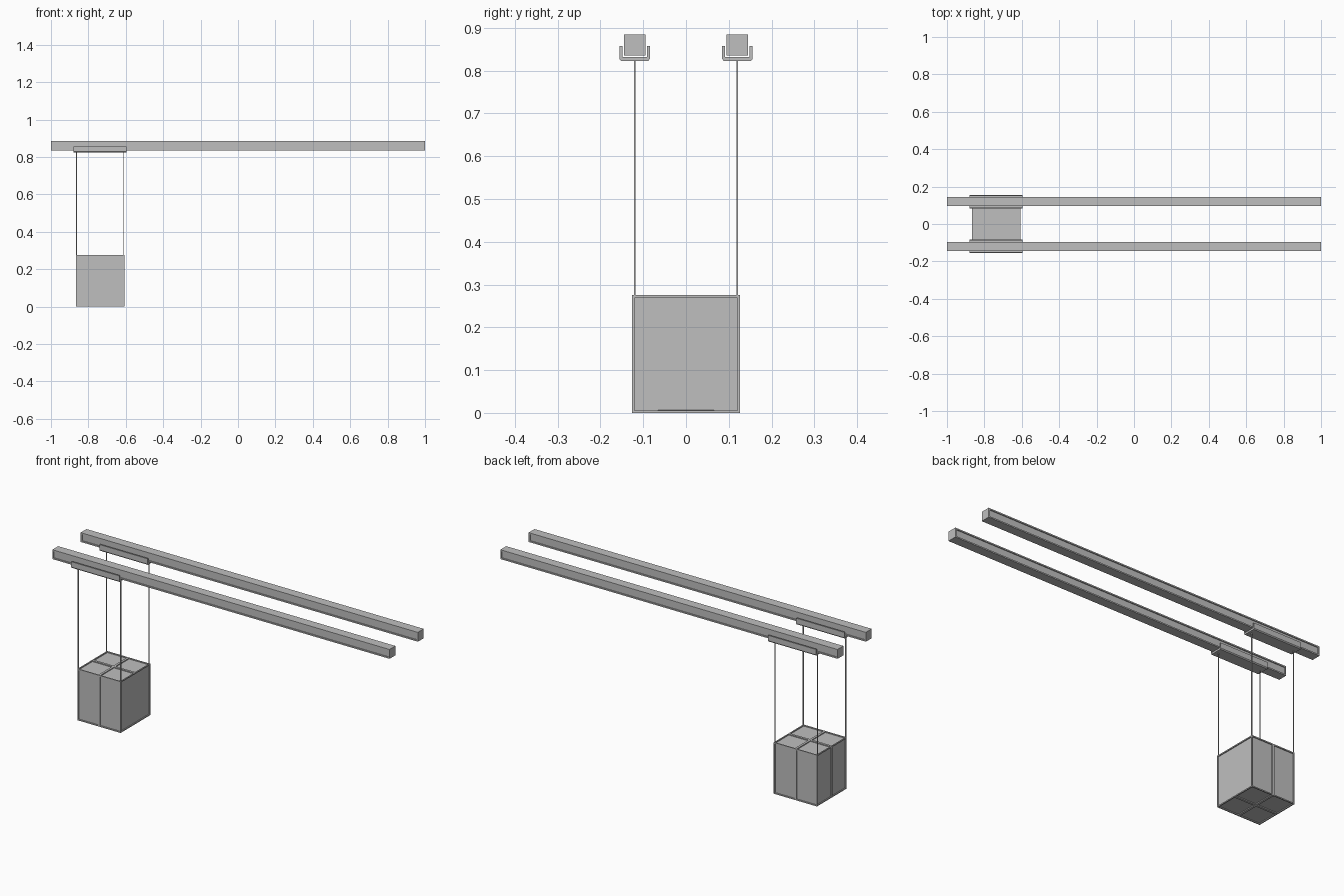
import bpy, bmesh
from mathutils import Vector

cube = bpy.data.objects.get("Cube")
if cube:
    bpy.data.objects.remove(cube, do_unlink=True)

grey = bpy.data.materials.new("light_grey")
grey.use_nodes = True
colour = (0.52, 0.52, 0.52, 1)
grey.diffuse_color = colour
grey.node_tree.nodes["Principled BSDF"].inputs["Base Color"].default_value = colour


def finish(bm, name):
    bmesh.ops.recalc_face_normals(bm, faces=bm.faces)
    mesh = bpy.data.meshes.new(name)
    bm.to_mesh(mesh)
    bm.free()
    mesh.materials.append(grey)
    obj = bpy.data.objects.new(name, mesh)
    bpy.context.collection.objects.link(obj)
    return obj


def add_box(bm, lo, hi):
    lo, hi = Vector(lo), Vector(hi)
    verts = bmesh.ops.create_cube(bm, size=1)["verts"]
    for v in verts:
        v.co = (lo + hi) / 2 + v.co * (hi - lo)


def recess(bm, faces, width, depth):
    bmesh.ops.inset_individual(bm, faces=faces, thickness=width, use_even_offset=True)
    bmesh.ops.inset_individual(bm, faces=faces, thickness=0.0002, depth=-depth)


RAIL_Y = 0.12
CRATE_LO, CRATE_HI = Vector((-0.865, -0.126, 0)), Vector((-0.608, 0.126, 0.275))

for side, y in (("front", -RAIL_Y), ("back", RAIL_Y)):
    # Overhead rail with a shallow sunken panel along each side
    bm = bmesh.new()
    add_box(bm, (-1, y - 0.025, 0.835), (1, y + 0.025, 0.885))
    bm.normal_update()
    recess(bm, [f for f in bm.faces if abs(f.normal.y) > 0.9], 0.007, 0.005)
    finish(bm, side + "_rail")

    # Channel-shaped trolley wrapped around the bottom of the rail
    half = [(0.032, 0.823), (0.036, 0.828), (0.036, 0.857), (0.029, 0.857), (0.029, 0.832)]
    profile = half + [(-a, z) for a, z in reversed(half)]
    bm = bmesh.new()
    base = bm.faces.new([bm.verts.new((-0.88, y + a, z)) for a, z in profile])
    extruded = bmesh.ops.extrude_face_region(bm, geom=[base], use_keep_orig=True)["geom"]
    bmesh.ops.translate(bm, vec=(0.285, 0, 0),
                        verts=[g for g in extruded if isinstance(g, bmesh.types.BMVert)])
    finish(bm, side + "_trolley")

    # Hanging cables
    for end, x in (("right", -0.863), ("left", -0.611)):
        bm = bmesh.new()
        add_box(bm, (x - 0.002, y - 0.002, 0.27), (x + 0.002, y + 0.002, 0.826))
        finish(bm, f"{side}_{end}_cable")

# Crate: halves and quarters become sunken panels, the left side is one panel
bm = bmesh.new()
add_box(bm, CRATE_LO, CRATE_HI)
centre = (CRATE_LO + CRATE_HI) / 2
for axis in ((1, 0, 0), (0, 1, 0)):
    bmesh.ops.bisect_plane(bm, geom=bm.verts[:] + bm.edges[:] + bm.faces[:],
                           plane_co=centre, plane_no=axis)
bm.normal_update()
left_faces = [f for f in bm.faces if f.normal.x > 0.9]
bmesh.ops.dissolve_faces(bm, faces=left_faces)
bm.normal_update()
recess(bm, bm.faces[:], 0.006, 0.005)
finish(bm, "crate")
